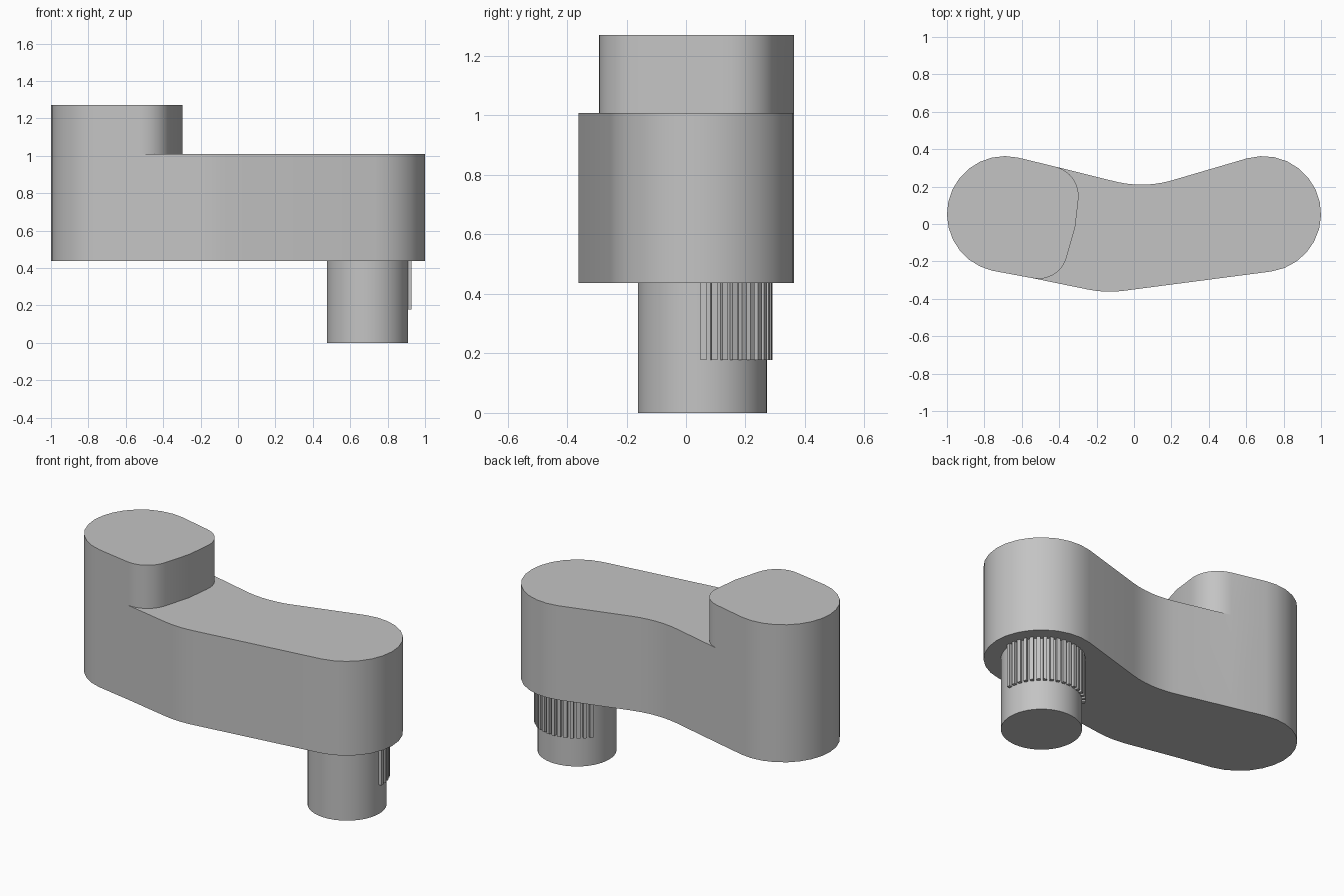
import bpy
import bmesh
from math import radians, cos, sin
from mathutils import Matrix, Vector

if "Cube" in bpy.data.objects:
    bpy.data.objects.remove(bpy.data.objects["Cube"])

grey = bpy.data.materials.new("plain grey")
grey.use_nodes = True
grey.diffuse_color = (0.55, 0.55, 0.55, 1)
grey.node_tree.nodes["Principled BSDF"].inputs["Base Color"].default_value = grey.diffuse_color


def arc(cx, cy, r, start, end, steps):
    """Points along an arc, angles in degrees."""
    angles = [radians(start + (end - start) * i / steps) for i in range(steps + 1)]
    return [(cx + r * cos(a), cy + r * sin(a)) for a in angles]


def finish(bm, name):
    """Clean the mesh, link it and smooth its curved walls."""
    bmesh.ops.remove_doubles(bm, verts=bm.verts[:], dist=0.0005)
    bmesh.ops.recalc_face_normals(bm, faces=bm.faces[:])
    mesh = bpy.data.meshes.new(name)
    bm.to_mesh(mesh)
    bm.free()
    mesh.materials.append(grey)
    obj = bpy.data.objects.new(name, mesh)
    bpy.context.collection.objects.link(obj)
    bpy.ops.object.select_all(action="DESELECT")
    obj.select_set(True)
    bpy.context.view_layer.objects.active = obj
    bpy.ops.object.shade_smooth_by_angle(angle=radians(30))
    return obj


def wall(bm, chain, low, high):
    """Vertical wall above a chain of plan points."""
    for (ax, ay), (bx, by) in zip(chain, chain[1:]):
        corners = [(ax, ay, low), (bx, by, low), (bx, by, high), (ax, ay, high)]
        bm.faces.new([bm.verts.new(c) for c in corners])


def cap(bm, loop, z):
    """Flat face closing a loop of plan points."""
    bm.faces.new([bm.verts.new((x, y, z)) for x, y in loop])


BASE, DECK, TOP = 0.437, 1.008, 1.27

# Plan outline: raised end, bent arm, and the boss edge crossing the arm
boss_edge = (arc(-0.51, -0.138, 0.155, 258, 345, 8) + [(-0.315, -0.02)]
             + arc(-0.458, 0.149, 0.162, -10, 77, 8))
start, end = boss_edge[0], boss_edge[-1]
raised_end = [end] + arc(-0.69, 0.053, 0.31, 77, 258, 14) + [start]
arm = ([start] + arc(-0.13, 0.218, 0.58, 258, 278, 5)
       + arc(0.69, 0.053, 0.31, -82, 106, 14)
       + arc(0.04, 0.79, 0.58, 286, 257, 6) + [end])

# Bent arm with the raised boss flush at one end
bm = bmesh.new()
wall(bm, raised_end, BASE, DECK)
wall(bm, raised_end, DECK, TOP)
wall(bm, arm, BASE, DECK)
wall(bm, boss_edge, DECK, TOP)
cap(bm, raised_end[:-1] + arm[:-1], BASE)
cap(bm, arm + boss_edge[::-1][1:-1], DECK)
cap(bm, raised_end[:-1] + boss_edge[:-1], TOP)
finish(bm, "bent_arm")

# Round shaft under the other end
SHAFT = Vector((0.692, 0.055, 0))
bm = bmesh.new()
bmesh.ops.create_cone(bm, cap_ends=True, segments=48, radius1=0.217, radius2=0.217, depth=BASE,
                      matrix=Matrix.Translation(SHAFT + Vector((0, 0, BASE / 2))))
finish(bm, "shaft")

# Grip ribs around part of the shaft
RIB_LOW = 0.177
bm = bmesh.new()
for i in range(17):
    turn = Matrix.Rotation(radians(1 + 9 * i), 4, "Z")
    place = Matrix.Translation((0.22, 0, (RIB_LOW + BASE) / 2))
    size = Matrix.Diagonal((0.03, 0.02, BASE - RIB_LOW, 1))
    bmesh.ops.create_cube(bm, size=1, matrix=Matrix.Translation(SHAFT) @ turn @ place @ size)
finish(bm, "shaft_ribs")
